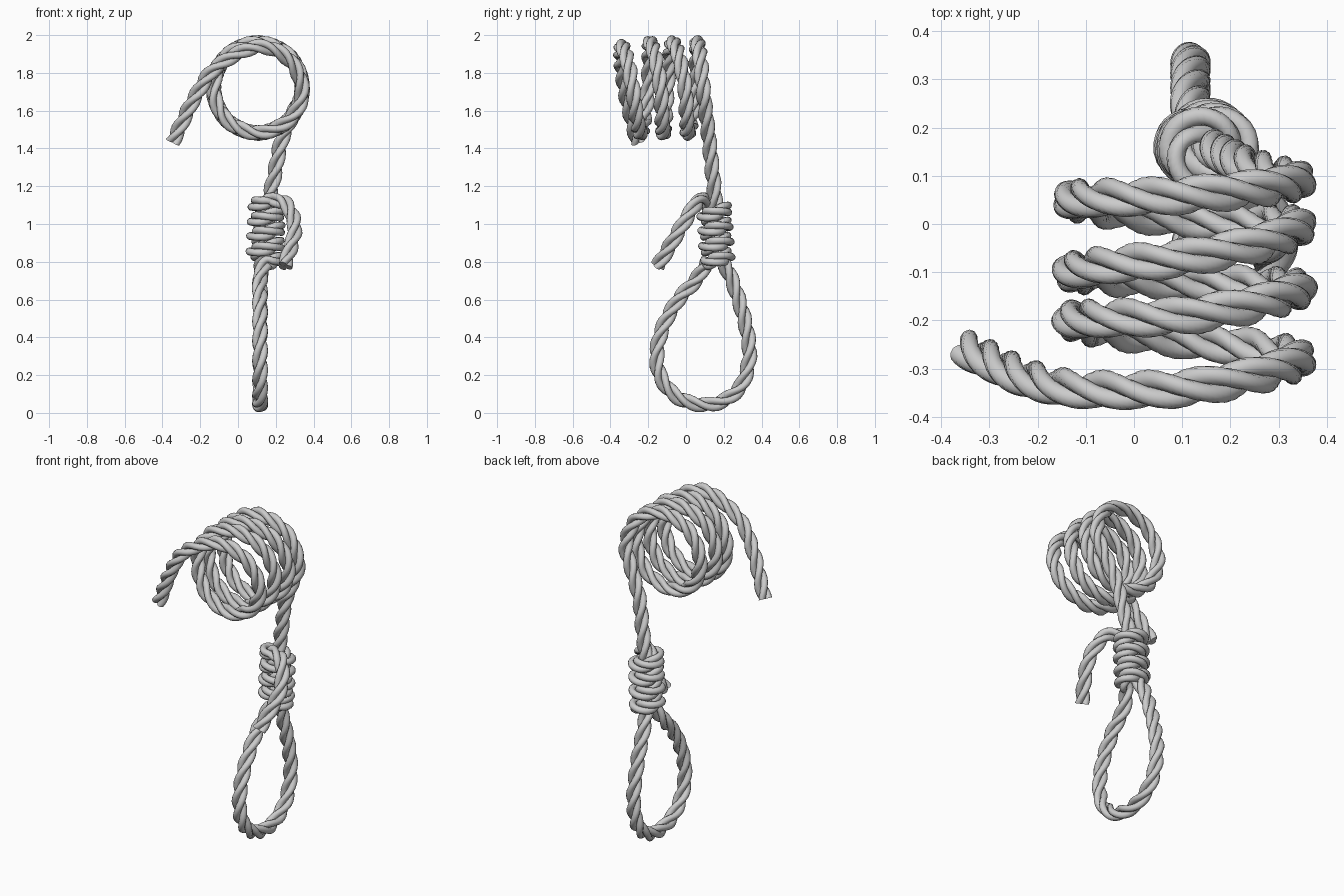
import bpy, bmesh
from math import sin, cos, pi, radians
from mathutils import Vector

if "Cube" in bpy.data.objects:
    bpy.data.objects.remove(bpy.data.objects["Cube"])

STRANDS, SIDES, STEP = 3, 10, 0.011
OFFSET, STRAND_R, PITCH = 0.0215, 0.0205, 0.32


def catmull(points, n=16):
    p = [points[0] * 2 - points[1]] + points + [points[-1] * 2 - points[-2]]
    out = []
    for a, b, c, d in zip(p, p[1:], p[2:], p[3:]):
        for i in range(n):
            t = i / n
            out.append(0.5 * (2 * b + (c - a) * t + (2 * a - 5 * b + 4 * c - d) * t * t
                              + (3 * b - a - 3 * c + d) * t ** 3))
    return out + [points[-1]]


def resample(pts, step):
    out, carry = [pts[0]], 0.0
    for a, b in zip(pts, pts[1:]):
        length = (b - a).length
        d = step - carry
        while d <= length:
            out.append(a.lerp(b, d / length))
            d += step
        carry = length - (d - step)
    return out


# Free end and the first bend into the coil
path = [(-0.345, -0.26, 1.435), (-0.295, -0.285, 1.54), (-0.22, -0.32, 1.685),
        (-0.11, -0.342, 1.835)]

# Coil turns: y at the top, right, bottom and left quarter points, front to back
quarter_y = [-0.34, -0.28, -0.24, -0.20, -0.19, -0.135, -0.12, -0.10,
             -0.07, -0.005, 0.01, 0.05, 0.06, 0.09]
for i in range(2 * len(quarter_y) - 1):
    k = i // 2
    y = quarter_y[k] if i % 2 == 0 else (quarter_y[k] + quarter_y[k + 1]) / 2
    a = pi / 2 - i * pi / 4
    zc = 1.70 if i < 3 else 1.72
    path.append((0.105 + 0.235 * cos(a), y, zc + 0.238 * sin(a)))

# Standing part down through the knot, then around the eye
path += [(0.29, 0.105, 1.58), (0.23, 0.122, 1.44), (0.195, 0.14, 1.27), (0.165, 0.155, 1.12),
         (0.15, 0.165, 0.96), (0.13, 0.19, 0.82)]
eye = [(0.24, 0.71), (0.285, 0.58), (0.323, 0.43), (0.335, 0.29), (0.295, 0.15),
       (0.205, 0.068), (0.09, 0.043), (-0.04, 0.08), (-0.13, 0.18), (-0.155, 0.31),
       (-0.12, 0.46), (-0.04, 0.60), (0.05, 0.70)]
path += [(0.117, y, z) for y, z in eye]

# Wraps of the knot, rising
turns, per = 4.05, 10
count = int(turns * per)
for i in range(count + 1):
    t = i / count
    a = -pi / 2 + turns * 2 * pi * t
    path.append((0.145 + 0.012 * t + 0.066 * cos(a), 0.165 - 0.015 * t + 0.058 * sin(a),
                 0.79 + 0.335 * t))

# Tail hanging in front
path += [(0.245, 0.06, 1.115), (0.29, 0.01, 1.04), (0.30, -0.04, 0.96),
         (0.275, -0.10, 0.86), (0.245, -0.155, 0.77)]

pts = resample(catmull([Vector(p) for p in path]), STEP)

# Parallel-transported frames along the rope
frames, normal = [], Vector((0, 1, 0))
for i in range(len(pts)):
    t = (pts[min(i + 1, len(pts) - 1)] - pts[max(i - 1, 0)]).normalized()
    normal = (normal - t * normal.dot(t)).normalized()
    frames.append((t, normal, t.cross(normal)))


# Three laid strands twisted round the centre line
bm = bmesh.new()
for s in range(STRANDS):
    centres = []
    for i, (p, (t, n, b)) in enumerate(zip(pts, frames)):
        a = 2 * pi * (s / STRANDS + i * STEP / PITCH)
        centres.append((p + OFFSET * (n * cos(a) + b * sin(a)), n, b, a))
    rings = []
    for i, (c, n, b, a) in enumerate(centres):
        rings.append([bm.verts.new(c + STRAND_R * (n * cos(a + 2 * pi * j / SIDES)
                                                   + b * sin(a + 2 * pi * j / SIDES)))
                      for j in range(SIDES)])
    for r0, r1 in zip(rings, rings[1:]):
        for j in range(SIDES):
            k = (j + 1) % SIDES
            bm.faces.new((r0[j], r0[k], r1[k], r1[j]))
    bm.faces.new(rings[0][::-1])
    bm.faces.new(rings[-1])
bmesh.ops.recalc_face_normals(bm, faces=bm.faces)

mesh = bpy.data.meshes.new("knotted_rope")
bm.to_mesh(mesh)
bm.free()
rope = bpy.data.objects.new("knotted_rope", mesh)
bpy.context.collection.objects.link(rope)
bpy.context.view_layer.objects.active = rope
rope.select_set(True)
bpy.ops.object.shade_smooth_by_angle(angle=radians(50))
